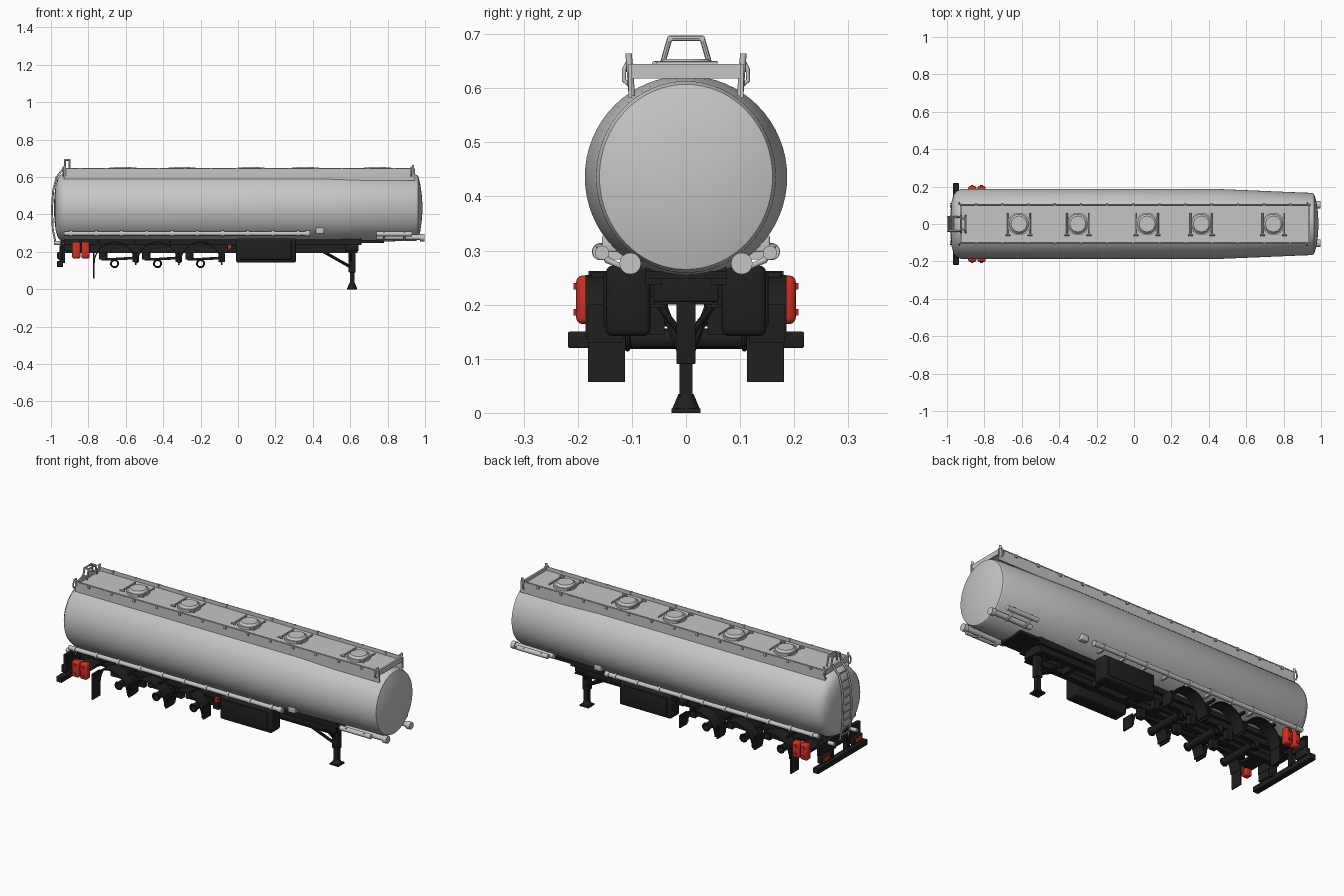
import bpy, bmesh, math
from mathutils import Vector

if "Cube" in bpy.data.objects:
    bpy.data.objects.remove(bpy.data.objects["Cube"])


def material(name, rgb):
    m = bpy.data.materials.new(name)
    m.diffuse_color = (*rgb, 1)
    m.use_nodes = True
    m.node_tree.nodes["Principled BSDF"].inputs["Base Color"].default_value = m.diffuse_color
    return m


GREY = material("tank_grey", (0.56, 0.56, 0.56))
BLACK = material("chassis_black", (0.014, 0.014, 0.014))
RED = material("signal_red", (0.62, 0.03, 0.016))
SIDES = (("left", 1), ("right", -1))


def finish(name, bm, mat, smooth=True):
    bmesh.ops.recalc_face_normals(bm, faces=bm.faces)
    me = bpy.data.meshes.new(name)
    bm.to_mesh(me)
    bm.free()
    me.materials.append(mat)
    ob = bpy.data.objects.new(name, me)
    bpy.context.collection.objects.link(ob)
    if smooth:
        bpy.ops.object.select_all(action='DESELECT')
        ob.select_set(True)
        bpy.context.view_layer.objects.active = ob
        bpy.ops.object.shade_smooth_by_angle(angle=math.radians(35))
    return ob


def box(name, x, y, z, mat, bevel=0.0):
    bm = bmesh.new()
    bmesh.ops.create_cube(bm, size=1)
    for v in bm.verts:
        v.co = Vector([(a[0] + a[1]) / 2 + c * abs(a[1] - a[0]) for a, c in zip((x, y, z), v.co)])
    if bevel:
        bmesh.ops.bevel(bm, geom=bm.edges[:], offset=bevel, segments=3, profile=0.5, affect='EDGES')
    return finish(name, bm, mat, bool(bevel))


def mirrored_box(name, x, y, z, mat, bevel=0.0):
    for side, s in SIDES:
        box(f"{name}_{side}", x, (s * y[0], s * y[1]), z, mat, bevel)


def rod(name, a, b, r, mat, r2=None, seg=16, caps=True):
    a, b = Vector(a), Vector(b)
    bm = bmesh.new()
    bmesh.ops.create_cone(bm, cap_ends=caps, segments=seg, radius1=r, radius2=r if r2 is None else r2,
                          depth=(b - a).length)
    q = (b - a).to_track_quat('Z', 'Y')
    for v in bm.verts:
        v.co = q @ v.co + (a + b) / 2
    return finish(name, bm, mat)


def pipe(name, pts, r, mat):
    # bent pipe along a polyline
    cu = bpy.data.curves.new(name, 'CURVE')
    cu.dimensions = '3D'
    cu.bevel_depth, cu.bevel_resolution, cu.use_fill_caps = r, 2, True
    sp = cu.splines.new('POLY')
    sp.points.add(len(pts) - 1)
    for p, c in zip(sp.points, pts):
        p.co = (*c, 1)
    cu.materials.append(mat)
    ob = bpy.data.objects.new(name, cu)
    bpy.context.collection.objects.link(ob)
    bpy.ops.object.select_all(action='DESELECT')
    ob.select_set(True)
    bpy.context.view_layer.objects.active = ob
    bpy.ops.object.convert(target='MESH')


def extrude_profile(name, pts, y0, y1, mat):
    # closed x-z outline swept along y
    bm = bmesh.new()
    rings = [[bm.verts.new((x, y, z)) for x, z in pts] for y in (y0, y1)]
    n = len(pts)
    for i in range(n):
        bm.faces.new((rings[0][i], rings[0][(i + 1) % n], rings[1][(i + 1) % n], rings[1][i]))
    for ring in rings:
        bm.faces.new(ring)
    return finish(name, bm, mat)


# tank shell: lofted elliptical stations (x, half width, half height)
stations = [(-0.984, 0.02, 0.02), (-0.981, 0.07, 0.07), (-0.975, 0.12, 0.12), (-0.965, 0.156, 0.156),
            (-0.95, 0.175, 0.175), (-0.925, 0.187, 0.187), (0.45, 0.187, 0.187), (0.95, 0.166, 0.177),
            (0.963, 0.16, 0.171), (0.974, 0.125, 0.13), (0.982, 0.075, 0.075), (0.986, 0.02, 0.02)]
bm = bmesh.new()
N = 64
rings = [[bm.verts.new((x, ry * math.cos(2 * math.pi * i / N), 0.436 + rz * math.sin(2 * math.pi * i / N)))
          for i in range(N)] for x, ry, rz in stations]
for a, b in zip(rings, rings[1:]):
    for i in range(N):
        bm.faces.new((a[i], a[(i + 1) % N], b[(i + 1) % N], b[i]))
bm.faces.new(rings[0])
bm.faces.new(rings[-1])
finish("tank_shell", bm, GREY)

# walkway on top with side coamings and end bars
box("walkway_floor", (-0.92, 0.935), (-0.102, 0.102), (0.622, 0.629), GREY)
mirrored_box("walkway_coaming", (-0.93, 0.945), (0.1, 0.106), (0.582, 0.645), GREY)
for end, x in (("rear", -0.925), ("front", 0.935)):
    box(f"walkway_{end}_bar", (x - 0.005, x + 0.005), (-0.105, 0.105), (0.618, 0.645), GREY)
    for side, s in SIDES:
        rod(f"{end}_post_{side}", (x, s * 0.1, 0.585), (x, s * 0.106, 0.664), 0.006, GREY)
        pipe(f"{end}_post_hook_{side}", [(x - 0.01, s * 0.104, 0.655), (x - 0.01, s * 0.114, 0.635),
                                         (x - 0.01, s * 0.115, 0.615), (x - 0.01, s * 0.104, 0.605)], 0.004, GREY)
for side, s in SIDES:
    rod(f"coaming_rail_{side}", (-0.925, s * 0.104, 0.645), (0.94, s * 0.104, 0.645), 0.004, GREY, seg=8)
    for i in range(13):
        x = -0.85 + i * 0.14
        box(f"coaming_clip_{side}", (x, x + 0.012), (s * 0.098, s * 0.113), (0.63, 0.646), GREY)

# five manhole hatches with side brackets
for x in (-0.615, -0.3, 0.07, 0.36, 0.745):
    rod("manhole_collar", (x, 0, 0.626), (x, 0, 0.643), 0.06, GREY, seg=32)
    rod("manhole_lid", (x, 0, 0.643), (x, 0, 0.654), 0.052, GREY, 0.042, 32)
    for d in (-1, 1):
        rod("manhole_bracket", (x + d * 0.058, -0.058, 0.645), (x + d * 0.058, 0.058, 0.645), 0.005, GREY, seg=8)
        rod("manhole_foot", (x + d * 0.045, -0.058, 0.645), (x + d * 0.072, -0.058, 0.645), 0.005, GREY, seg=8)

# rear ladder following the tank end, with a hoop on top
ladder = [(-0.975, 0.245), (-0.99, 0.32), (-0.995, 0.43), (-0.988, 0.53), (-0.97, 0.6), (-0.93, 0.65)]
for side, s in SIDES:
    pipe(f"ladder_rail_{side}", [(x, s * 0.037, z) for x, z in ladder], 0.005, GREY)
    for x in (-0.925, -0.9):
        rod(f"hoop_leg_{side}", (x, s * 0.045, 0.64), (x, s * 0.03, 0.692), 0.005, GREY, seg=8)
    rod(f"hoop_side_{side}", (-0.93, s * 0.03, 0.692), (-0.895, s * 0.03, 0.692), 0.005, GREY, seg=8)
for x in (-0.925, -0.9):
    rod("hoop_top", (x, -0.032, 0.692), (x, 0.032, 0.692), 0.005, GREY, seg=8)
for i in range(9):
    z = 0.27 + i * 0.042
    x = next(a[0] + (b[0] - a[0]) * (z - a[1]) / (b[1] - a[1]) for a, b in zip(ladder, ladder[1:]) if z <= b[1])
    rod("ladder_rung", (x, -0.037, z), (x, 0.037, z), 0.004, GREY, seg=8)

# hose carrier tubes along the lower flanks and under the nose
for side, s in SIDES:
    rod(f"hose_tube_{side}", (-0.93, s * 0.158, 0.298), (0.38, s * 0.158, 0.298), 0.012, GREY)
    rod(f"hose_tube_cap_{side}", (0.36, s * 0.158, 0.298), (0.385, s * 0.158, 0.298), 0.015, GREY)
    for i in range(10):
        x = -0.9 + i * 0.135
        rod(f"hose_clamp_{side}", (x, s * 0.158, 0.298), (x + 0.014, s * 0.158, 0.298), 0.016, GREY)
        box(f"hose_bracket_{side}", (x, x + 0.012), (s * 0.1, s * 0.155), (0.283, 0.297), GREY)
    box(f"flank_box_{side}", (0.415, 0.46), (s * 0.125, s * 0.155), (0.297, 0.328), GREY, 0.004)
    rod(f"nose_tube_{side}", (0.74, s * 0.103, 0.278), (0.99, s * 0.103, 0.278), 0.014, GREY)
    rod(f"nose_tube_cap_{side}", (0.973, s * 0.103, 0.276), (0.997, s * 0.103, 0.276), 0.02, GREY)
    rod(f"nose_outer_tube_{side}", (0.74, s * 0.155, 0.296), (0.93, s * 0.155, 0.296), 0.013, GREY)
    for x in (0.78, 0.89):
        pipe(f"nose_bracket_{side}", [(x, s * 0.162, 0.31), (x, s * 0.145, 0.282), (x, s * 0.1, 0.262),
                                      (x, s * 0.09, 0.3)], 0.006, GREY)
    rod(f"rear_outlet_{side}", (-0.985, s * 0.1, 0.248), (-0.93, s * 0.1, 0.248), 0.011, GREY)

# chassis rails, saddles and cross members
mirrored_box("chassis_rail", (-0.95, 0.64), (0.048, 0.058), (0.197, 0.236), BLACK)
mirrored_box("chassis_rail_flange", (-0.95, 0.64), (0.038, 0.066), (0.194, 0.2), BLACK)
mirrored_box("tank_saddle", (-0.93, 0.66), (0.045, 0.075), (0.236, 0.275), BLACK)
box("kingpin_plate", (0.5, 0.78), (-0.075, 0.075), (0.247, 0.262), BLACK)
for i in range(9):
    x = -0.94 + i * 0.19
    box("cross_member", (x, x + 0.025), (-0.05, 0.05), (0.2, 0.235), BLACK)
    if i < 5:
        box("fender_support", (x, x + 0.012), (-0.175, 0.175), (0.247, 0.26), BLACK)

# three axles: fenders, hollow axle tubes, hangers and air springs
AX = (-0.66, -0.43, -0.2)
arc = [math.radians(a) for a in range(0, 181, 12)]
for n, ax in enumerate(AX):
    shell = [(ax + 0.112 * math.cos(a), 0.14 + 0.115 * math.sin(a)) for a in arc]
    shell += [(ax + 0.106 * math.cos(a), 0.14 + 0.109 * math.sin(a)) for a in reversed(arc)]
    rod(f"axle_{n}", (ax, -0.11, 0.137), (ax, 0.11, 0.137), 0.019, BLACK, caps=False)
    for side, s in SIDES:
        extrude_profile(f"fender_{n}_{side}", shell, s * 0.113, s * 0.186, BLACK)
        bpy.ops.mesh.primitive_torus_add(major_radius=0.019, minor_radius=0.005, major_segments=24, minor_segments=8,
                                         location=(ax, s * 0.108, 0.137), rotation=(math.pi / 2, 0, 0))
        hub = bpy.context.object
        hub.name = f"hub_ring_{n}_{side}"
        hub.data.materials.append(BLACK)
        box(f"hanger_{n}_{side}", (ax + 0.095, ax + 0.13), (s * 0.04, s * 0.07), (0.145, 0.2), BLACK)
        extrude_profile(f"trailing_arm_{n}_{side}", [(ax + 0.12, 0.16), (ax + 0.11, 0.175), (ax, 0.168),
                                                     (ax - 0.07, 0.165), (ax - 0.07, 0.155), (ax, 0.155)],
                        s * 0.045, s * 0.065, BLACK)
        rod(f"air_spring_{n}_{side}", (ax - 0.06, s * 0.055, 0.16), (ax - 0.06, s * 0.055, 0.2), 0.022, BLACK)
        box(f"fender_flap_{n}_{side}", (ax + 0.108, ax + 0.116), (s * 0.116, s * 0.182), (0.13, 0.2), BLACK)
mirrored_box("rear_mudflap", (-0.776, -0.768), (0.113, 0.181), (0.057, 0.2), BLACK)

# equipment cabinets under the tank
mirrored_box("cabinet", (-0.01, 0.31), (0.066, 0.148), (0.142, 0.272), BLACK, 0.012)
mirrored_box("cabinet_door", (0.015, 0.285), (0.146, 0.152), (0.16, 0.256), BLACK, 0.002)
box("valve_handle", (-0.055, -0.035), (-0.13, -0.11), (0.215, 0.24), RED)
box("valve_manifold", (-0.06, -0.02), (-0.11, 0.11), (0.215, 0.235), BLACK)

# extinguisher cases
for side, s in SIDES:
    box(f"extinguisher_bracket_{side}", (-0.885, -0.8), (s * 0.05, s * 0.168), (0.2, 0.215), BLACK)
    for x in (-0.887, -0.838):
        box(f"extinguisher_case_{side}", (x, x + 0.045), (s * 0.162, s * 0.203), (0.164, 0.254), RED, 0.012)
        for z in (0.18, 0.228):
            box(f"extinguisher_latch_{side}", (x + 0.015, x + 0.03), (s * 0.2, s * 0.208), (z, z + 0.012), RED)

# rear bumper and lamps
box("rear_bumper", (-0.968, -0.935), (-0.218, 0.218), (0.12, 0.15), BLACK, 0.003)
box("rear_cross_panel", (-0.95, -0.935), (-0.18, 0.18), (0.2, 0.262), BLACK)
mirrored_box("bumper_arm", (-0.955, -0.925), (0.06, 0.08), (0.14, 0.235), BLACK)
mirrored_box("rear_lamp_housing", (-0.965, -0.935), (0.1, 0.18), (0.16, 0.2), BLACK, 0.004)
mirrored_box("rear_lamp", (-0.969, -0.96), (0.11, 0.17), (0.168, 0.192), RED)

# single central landing leg with braces
box("leg_foot", (0.583, 0.637), (-0.027, 0.027), (0, 0.008), BLACK)
rod("leg_ankle", (0.61, 0, 0.006), (0.61, 0, 0.035), 0.026, BLACK, 0.014, 12)
box("leg_lower", (0.598, 0.622), (-0.012, 0.012), (0.02, 0.1), BLACK)
box("leg_upper", (0.592, 0.628), (-0.018, 0.018), (0.09, 0.25), BLACK, 0.003)
box("leg_head", (0.575, 0.645), (-0.06, 0.06), (0.205, 0.25), BLACK, 0.004)
for side, s in SIDES:
    rod(f"leg_brace_{side}", (0.45, s * 0.045, 0.205), (0.6, s * 0.012, 0.12), 0.008, BLACK, seg=8)
    rod(f"leg_cross_brace_{side}", (0.6, s * 0.055, 0.205), (0.605, s * 0.012, 0.15), 0.006, BLACK, seg=8)
